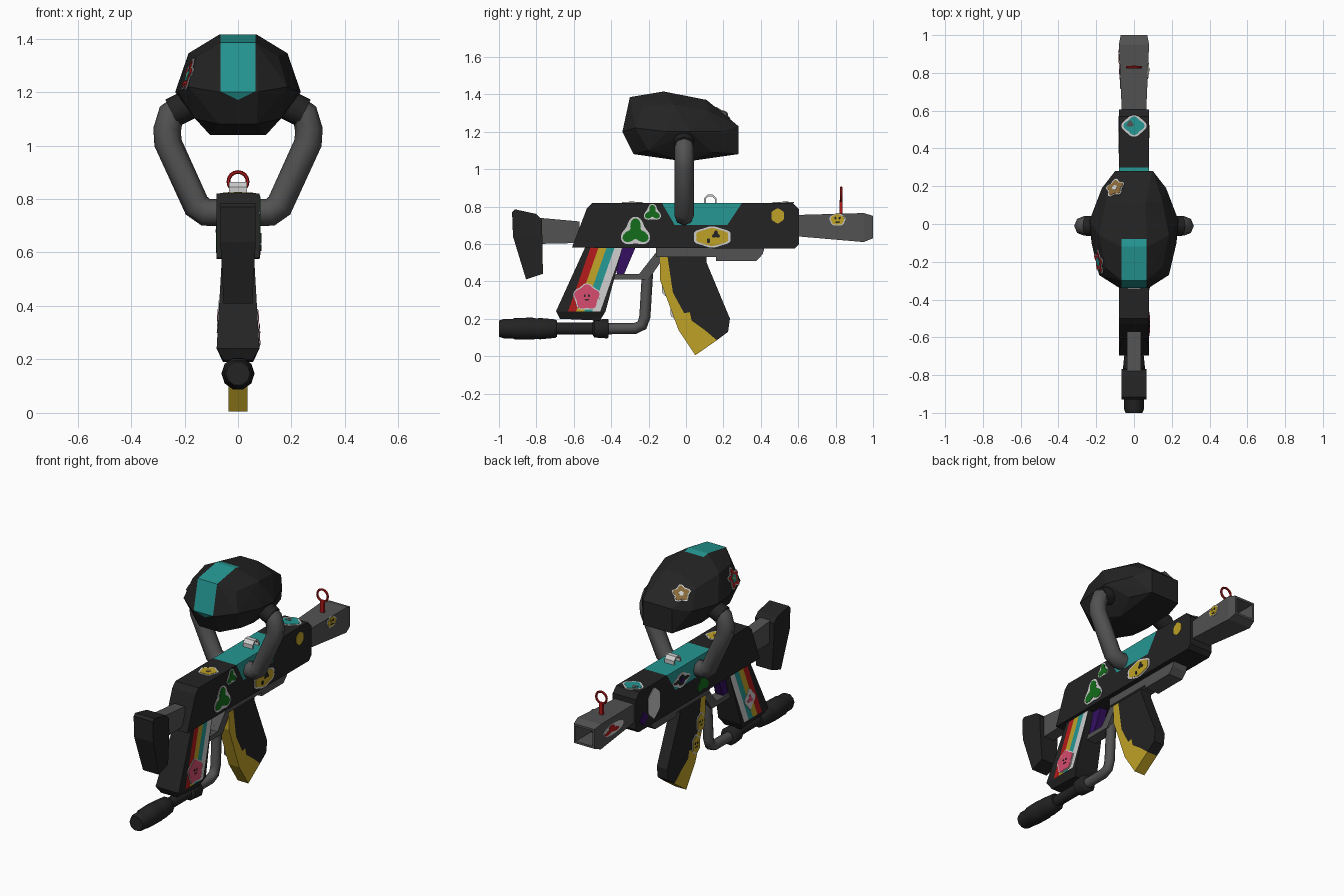
import bpy, bmesh, math
from mathutils import Vector
from mathutils.bvhtree import BVHTree

if "Cube" in bpy.data.objects:
    bpy.data.objects.remove(bpy.data.objects["Cube"])


def material(name, r, g, b):
    m = bpy.data.materials.new(name)
    m.use_nodes = True
    m.diffuse_color = (r, g, b, 1)
    m.node_tree.nodes["Principled BSDF"].inputs["Base Color"].default_value = (r, g, b, 1)
    return m


BLACK = material("matte black", .017, .017, .017)
GREY = material("dark grey", .085, .085, .085)
TEAL = material("teal", .018, .31, .29)
GOLD = material("gold yellow", .52, .36, .02)
RED = material("red", .45, .01, .01)
LIGHT = material("light grey", .6, .6, .6)
GREEN = material("clover green", .006, .15, .01)
PURPLE = material("purple", .035, .005, .12)
PINK = material("pink", .65, .07, .15)
BROWN = material("brown", .25, .14, .04)


def finish(bm, name, mats, smooth=False):
    bmesh.ops.recalc_face_normals(bm, faces=bm.faces)
    for f in bm.faces:
        f.smooth = smooth
    mesh = bpy.data.meshes.new(name)
    bm.to_mesh(mesh)
    bm.free()
    for m in mats:
        mesh.materials.append(m)
    ob = bpy.data.objects.new(name, mesh)
    bpy.context.collection.objects.link(ob)
    if smooth:
        bpy.ops.object.select_all(action='DESELECT')
        ob.select_set(True)
        bpy.context.view_layer.objects.active = ob
        bpy.ops.object.shade_smooth_by_angle(angle=math.radians(50))
    return ob


def cut(bm, planes):
    for co, no in planes:
        bmesh.ops.bisect_plane(bm, geom=bm.verts[:] + bm.edges[:] + bm.faces[:],
                               plane_co=co, plane_no=no)


def paint(bm, rule):
    bmesh.ops.recalc_face_normals(bm, faces=bm.faces)
    for f in bm.faces:
        f.material_index = rule(f.calc_center_median(), f.normal)


def prism(name, pts, w, mats, cuts=(), rule=None, taper=None):
    """Side profile (y, z) extruded to half width w, then cut, painted, tapered."""
    bm = bmesh.new()
    face = bm.faces.new([bm.verts.new((-w, y, z)) for y, z in pts])
    ext = bmesh.ops.extrude_face_region(bm, geom=[face])["geom"]
    bmesh.ops.translate(bm, vec=(2 * w, 0, 0),
                        verts=[g for g in ext if isinstance(g, bmesh.types.BMVert)])
    cut(bm, cuts)
    if rule:
        paint(bm, rule)
    if taper:
        for v in bm.verts:
            v.co.x *= taper(v.co)
    return finish(bm, name, mats)


def tube(name, path, r, mat):
    cu = bpy.data.curves.new(name, 'CURVE')
    cu.dimensions, cu.bevel_depth, cu.bevel_resolution, cu.use_fill_caps = '3D', r, 2, True
    sp = cu.splines.new('POLY')
    sp.points.add(len(path) - 1)
    for p, co in zip(sp.points, path):
        p.co = (*co, 1)
    tmp = bpy.data.objects.new(name, cu)
    bm = bmesh.new()
    bm.from_mesh(bpy.data.meshes.new_from_object(tmp))
    bpy.data.objects.remove(tmp)
    bmesh.ops.remove_doubles(bm, verts=bm.verts, dist=1e-5)
    return finish(bm, name, [mat], True)


def lathe(name, profile, centre, axis, mat, sides=10):
    """Closed turned solid: (distance along axis, radius) pairs."""
    bm = bmesh.new()
    q = Vector((0, 0, 1)).rotation_difference(Vector(axis))
    rings = []
    for d, r in profile:
        rings.append([bm.verts.new(Vector(centre) + q @ Vector((
            r * math.cos(math.tau * i / sides), r * math.sin(math.tau * i / sides), d)))
            for i in range(sides)])
    for a, b in zip(rings, rings[1:]):
        for i in range(sides):
            j = (i + 1) % sides
            bm.faces.new((a[i], a[j], b[j], b[i]))
    bm.faces.new(rings[0])
    bm.faces.new(rings[-1])
    return finish(bm, name, [mat], True)


def decal(name, target, start, direction, layers):
    """Thin stacked plates; layer = material, radius, lobes, depth, width, height, u, v."""
    src = bmesh.new()
    src.from_mesh(target.data)
    loc, n, _, _ = BVHTree.FromBMesh(src).ray_cast(Vector(start), Vector(direction))
    src.free()
    if loc is None:
        return
    ref = Vector((0, 1, 0)) if abs(n.z) > .9 else Vector((0, 0, 1))
    up = (ref - n * ref.dot(n)).normalized()
    right = up.cross(n)
    bm = bmesh.new()
    for k, (mat, r, lobes, depth, su, sv, du, dv) in enumerate(layers):
        pts = []
        for i in range(30):
            t = math.tau * i / 30
            rr = r * (1 + depth * math.cos(lobes * (t - math.pi / 2)))
            pts.append(loc + right * (rr * math.cos(t) * su + du)
                       + up * (rr * math.sin(t) * sv + dv) + n * (.003 + .002 * min(k, 2)))
        top = [bm.verts.new(p) for p in pts]
        low = [bm.verts.new(p - n * .004) for p in pts]
        faces = [bm.faces.new(top)]
        faces += [bm.faces.new((low[i], low[i - 1], top[i - 1], top[i])) for i in range(30)]
        for f in faces:
            f.material_index = k
    finish(bm, name, [l[0] for l in layers])


# Receiver with teal centre panel
receiver = prism(
    "receiver", [(-.61, .58), (-.53, .79), (-.5, .82), (.57, .82), (.605, .785), (.605, .6), (.58, .575)],
    .08, [BLACK, TEAL],
    [((0, -.13, .82), (0, .12, .07)), ((0, .3, .82), (0, .12, -.08)), ((0, 0, .7), (0, 0, 1))],
    lambda c, n: int(c.z > .7 and -.13 + (.82 - c.z) * .58 < c.y < .3 - (.82 - c.z) * .67))

# Barrel with an open square muzzle
barrel = prism("barrel", [(.6, .64), (.6, .755), (.95, .765), (1, .75), (1, .63), (.95, .61)],
               .08, [GREY, BLACK], [((0, .95, 0), (0, 1, 0))],
               taper=lambda c: .81 + (c.y - .6) * .54 if c.y < .96 else .88)
bm = bmesh.new()
bm.from_mesh(barrel.data)
end = [f for f in bm.faces if f.normal.y > .9 and f.calc_center_median().y > .99]
bmesh.ops.inset_region(bm, faces=end, thickness=.018)
bore = bmesh.ops.extrude_discrete_faces(bm, faces=end)["faces"]
bmesh.ops.translate(bm, verts=bore[0].verts[:], vec=(0, -.15, 0))
bore[0].material_index = 1
bm.to_mesh(barrel.data)
bm.free()

# Shoulder stock and connector
prism("stock_connector", [(-.79, .74), (-.57, .72), (-.57, .605), (-.79, .6)], .036, [GREY])
prism("stock", [(-.925, .64), (-.93, .77), (-.915, .785), (-.8, .76), (-.77, .73), (-.765, .44), (-.855, .41)],
      .066, [BLACK], [((0, 0, .64), (0, 0, 1))], taper=lambda c: 1 - max(0, .64 - c.z) * .8)

# Grip with four slanted stripes on each side
S0, SW = -.714, .043
grip = prism(
    "grip", [(-.54, .58), (-.695, .24), (-.675, .2), (-.46, .19), (-.43, .24), (-.34, .58)],
    .08, [BLACK, RED, GOLD, TEAL, LIGHT],
    [((0, 0, .24), (0, 0, 1))] + [((0, S0 + SW * i, 0), (0, 1, -.35)) for i in range(5)],
    lambda c, n: int((c.y - .35 * c.z - S0) // SW) + 1
    if abs(n.x) > .5 and c.z > .24 and 0 <= c.y - .35 * c.z - S0 < 4 * SW else 0,
    lambda c: 1 - (c.z - .24) * .72 if c.z > .235 else .7)

# Magazine: black body and gold front edge
edge = [(-.1, .54), (-.07, .34), (-.01, .23), (.02, .235), (.03, .19), (.1, .14), (.165, .085)]
prism("magazine_body", edge + [(.225, .13), (.235, .2), (.11, .5), (.11, .54)], .036, [BLACK])
prism("magazine_edge", edge[::-1] + [(-.14, .54), (-.14, .41), (-.04, .14), (.05, .005)], .036, [GOLD])

# Lower rail, trigger and guard
prism("lower_rail", [(-.16, .53), (-.16, .58), (.42, .58), (.41, .545), (.375, .508), (.16, .508), (.16, .53)],
      .05, [GREY])
prism("trigger", [(-.38, .58), (-.27, .58), (-.33, .44), (-.37, .44)], .025, [PURPLE])
prism("trigger_guard", [(-.4, .41), (-.4, .44), (-.25, .44), (-.14, .58), (-.1, .58), (-.13, .51), (-.2, .41)],
      .035, [GREY])

# Bent pipe with foregrip
tube("pipe", [(0, -.205, .46), (0, -.22, .21), (0, -.235, .165), (0, -.275, .147), (0, -.8, .145)], .03, GREY)
lathe("pipe_handle", [(-1, .045), (-.975, .054), (-.93, .054), (-.915, .06), (-.82, .062), (-.8, .057),
                      (-.78, .06), (-.7, .052), (-.69, .046)], (0, 0, .147), (0, 1, 0), BLACK)
lathe("pipe_collar", [(-.69, .034), (-.5, .034), (-.49, .05), (-.42, .055), (-.415, .05)],
      (0, 0, .147), (0, 1, 0), BLACK)

# Hopper shell with teal stripe
half = [(.075, -.34, 1.2), (.065, -.3, 1.385), (.07, -.28, 1.08), (.185, -.27, 1.22), (.15, -.23, 1.335),
        (.16, -.2, 1.1), (.07, -.12, 1.415), (.185, -.06, 1.345), (.225, -.1, 1.2), (.235, .02, 1.2),
        (.105, 0, 1.04), (.06, .11, 1.37), (.15, .12, 1.31), (.17, .19, 1.2), (.1, .28, 1.23),
        (.1, .28, 1.08), (.15, .14, 1.09)]
bm = bmesh.new()
for x, y, z in half:
    for s in (-1, 1):
        bm.verts.new((s * x, y, z))
hull = bmesh.ops.convex_hull(bm, input=bm.verts[:])
bmesh.ops.delete(bm, geom=[v for v in bm.verts if not v.link_faces], context='VERTS')
cut(bm, [((s * .066, 0, 0), (1, 0, 0)) for s in (-1, 1)] + [((0, -.08, 0), (0, 1, 0))]
    + [((0, 0, 1.17), (s * .5, 0, 1)) for s in (-1, 1)])
paint(bm, lambda c, n: int(abs(c.x) < .066 and c.y < -.08 and c.z > 1.17 + .5 * abs(c.x)))
hopper = finish(bm, "hopper", [BLACK, TEAL])

# Hopper arms and collars
for side, s in (("left", 1), ("right", -1)):
    tube(side + "_arm", [(s * x, -.01, z) for x, z in
                         [(.05, .75), (.12, .75), (.155, .775), (.262, 1.01), (.265, 1.06), (.25, 1.115), (.19, 1.155)]],
         .052, GREY)
    lathe(side + "_collar", [(-.06, .056), (.03, .056)], (s * .22, -.01, 1.135), (s * .89, 0, -.45), BLACK)

# Rear sight arch and red ring sight
arc = [(.13 + r * math.cos(a), .83 + r * math.sin(a)) for r, sign in ((.037, 1), (.026, -1))
       for a in [math.pi / 2 + sign * (math.pi * i / 5 - math.pi / 2) * 1.25 for i in range(6)]]
prism("rear_sight", arc, .033, [LIGHT])
bpy.ops.mesh.primitive_torus_add(location=(0, .83, .865), rotation=(math.pi / 2, 0, 0), major_radius=.036,
                                 minor_radius=.007, major_segments=16, minor_segments=6)
ring = bpy.context.object
ring.name = "front_sight_ring"
ring.data.materials.append(RED)
prism("front_sight_post", [(.822, .74), (.822, .835), (.838, .835), (.838, .74)], .012, [RED])

# Stickers
L, R, T = (-1, 0, 0), (1, 0, 0), (0, 0, -1)
for i, (y, z, r) in enumerate([(-.27, .66, .055), (-.18, .765, .032)]):
    decal(f"clover_sticker_{i}", receiver, (1, y, z), L,
          [(LIGHT, r * 1.3, 3, .2, 1, 1, 0, 0), (GREEN, r, 3, .4, 1, 1, 0, 0)])
eyes = [(BLACK, .005, 1, 0, 1, 1.5, u, .008) for u in (-.011, .011)]
mouth = [(BLACK, .014, 1, 0, 1, .25, 0, -.014)]
decal("capsule_sticker", receiver, (1, .14, .637), L,
      [(LIGHT, .055, 6, .05, 1.85, 1, 0, 0), (GOLD, .048, 6, .05, 1.85, .95, 0, 0),
       (BLACK, .018, 3, .3, 1, 1, .02, .012), (BLACK, .012, 2, .3, 1, .8, -.02, -.02)])
decal("gold_dot_sticker", receiver, (1, .49, .75), L, [(GOLD, .035, 6, .05, 1, 1.1, 0, 0)])
decal("barrel_smile_sticker", barrel, (1, .81, .73), L,
      [(LIGHT, .042, 5, .05, 1, .8, 0, 0), (GOLD, .036, 5, .05, 1, .8, 0, 0)] + eyes + mouth)
decal("blossom_sticker", grip, (1, -.53, .315), L,
      [(LIGHT, .07, 5, .08, 1, 1, 0, 0), (PINK, .064, 5, .1, 1, 1, 0, 0)] + eyes + mouth)
decal("grip_patch_sticker", grip, (-1, -.52, .36), R,
      [(LIGHT, .045, 4, .15, 1, 1.2, 0, 0), (PINK, .02, 3, .4, 1, 1, 0, 0)])
decal("plain_hexagon_sticker", receiver, (-1, .43, .7), R, [(LIGHT, .075, 6, .05, .8, 1.2, 0, 0)])
decal("purple_sticker", receiver, (-1, .53, .64), R, [(PURPLE, .035, 4, .2, 1, 1, 0, 0)])
decal("panel_sticker", receiver, (-1, .16, .74), R,
      [(LIGHT, .045, 4, .12, 1.7, .9, 0, 0), (BLACK, .035, 4, .3, 1.7, .7, 0, 0), (PURPLE, .015, 3, .2, 1, 1, 0, 0)])
decal("green_sticker", receiver, (-1, -.05, .64), R, [(GREEN, .045, 3, .3, 1, 1, 0, 0)])
decal("barrel_red_sticker", barrel, (-1, .82, .69), R,
      [(LIGHT, .045, 2, -.05, 2.2, .8, 0, 0), (RED, .03, 3, .4, 2, .7, -.02, 0)])
mag = bpy.data.objects["magazine_edge"]
for i, (y, z) in enumerate([(-.09, .37), (-.045, .25)]):
    decal(f"magazine_smile_sticker_{i}", mag, (-1, y, z), R,
          [(LIGHT, .05, 6, .06, .8, 1.2, 0, 0), (GOLD, .042, 6, .05, .8, 1.2, 0, 0)] + eyes + mouth)
decal("teal_top_sticker", receiver, (0, .52, 2), T,
      [(LIGHT, .054, 4, .08, 1.15, 1, 0, 0), (TEAL, .044, 4, .12, 1.15, 1, 0, 0), (GREY, .016, 3, .2, 1, 1, -.02, .01)])
decal("gold_top_sticker", receiver, (0, -.29, 2), T,
      [(LIGHT, .055, 5, .08, 1, 1, 0, 0), (GOLD, .046, 5, .1, 1, 1, 0, 0), (BROWN, .015, 1, 0, 1, 1, 0, 0)])
decal("flower_sticker", hopper, (-.1, .19, 2), T,
      [(LIGHT, .05, 5, .15, 1, 1, 0, 0), (BROWN, .042, 5, .18, 1, 1, 0, 0), (LIGHT, .014, 5, .1, 1, 1, 0, 0)])
decal("star_sticker", hopper, (-.185, -.2, 2), T,
      [(LIGHT, .055, 5, .25, 1, 1, 0, 0), (RED, .045, 5, .3, 1, 1, 0, 0), (TEAL, .024, 5, .2, 1, 1, 0, 0),
       (GOLD, .01, 1, 0, 1, 1, 0, 0)])
